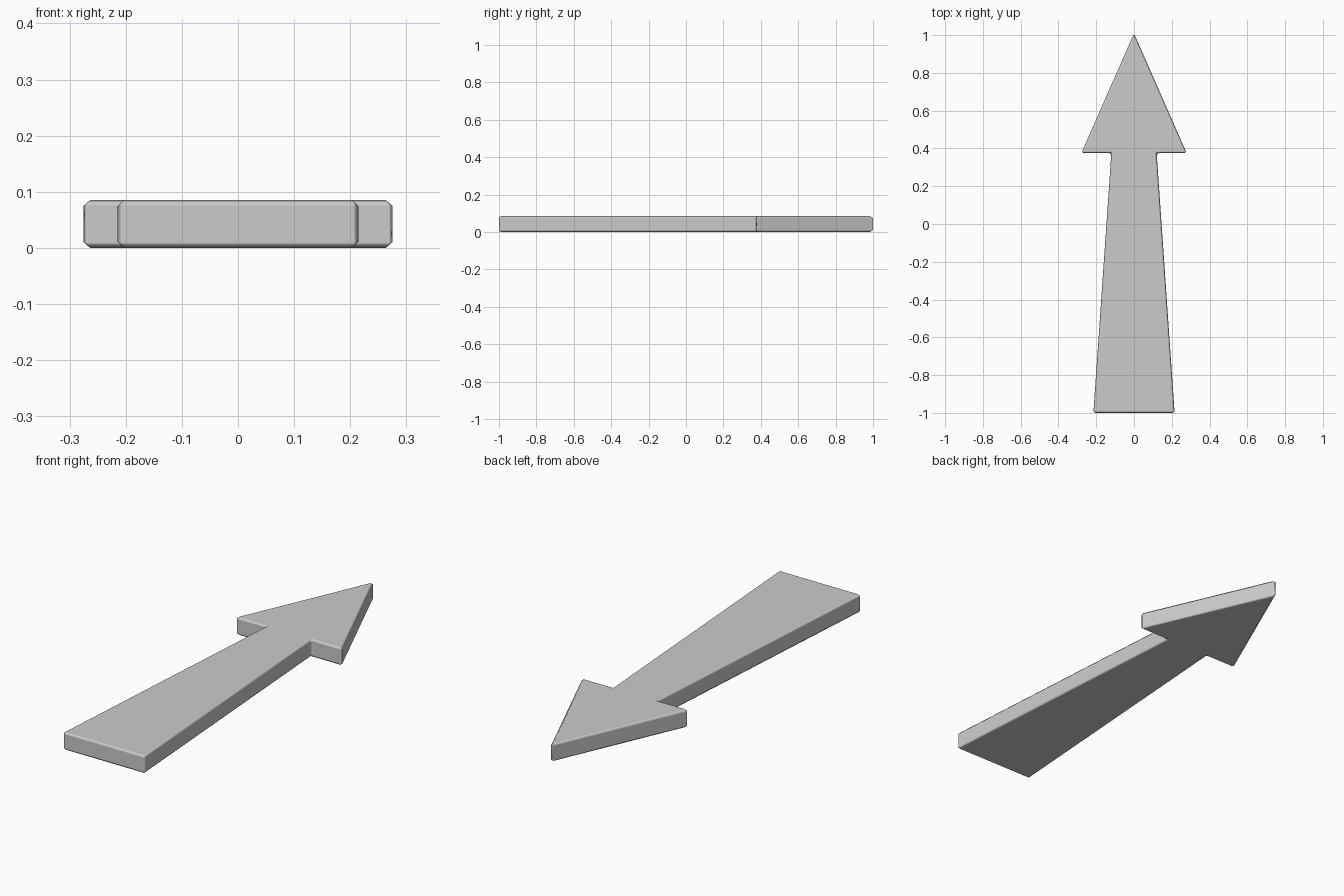
import bpy, bmesh

if "Cube" in bpy.data.objects:
    bpy.data.objects.remove(bpy.data.objects["Cube"])

THICKNESS = 0.085
BEVEL = 0.01

# Right half of the arrow outline, tail to tip (slightly long tip, trimmed by the bevel)
half = [(0.215, -1.0), (0.12, 0.375), (0.279, 0.375)]
outline = half + [(0.0, 1.009)] + [(-x, y) for x, y in reversed(half)]

# Arrow body: outline face extruded upward
bm = bmesh.new()
face = bm.faces.new([bm.verts.new((x, y, 0)) for x, y in outline])
top = bmesh.ops.extrude_face_region(bm, geom=[face])["geom"]
bmesh.ops.translate(bm, vec=(0, 0, THICKNESS),
                    verts=[g for g in top if isinstance(g, bmesh.types.BMVert)])
bmesh.ops.recalc_face_normals(bm, faces=bm.faces)
for f in bm.faces:
    f.smooth = True

mesh = bpy.data.meshes.new("arrow")
bm.to_mesh(mesh)
bm.free()
arrow = bpy.data.objects.new("arrow", mesh)
bpy.context.collection.objects.link(arrow)

# Narrow chamfer on every edge, keeping the large faces flat-shaded
bevel = arrow.modifiers.new("edge_chamfer", 'BEVEL')
bevel.width = BEVEL
bevel.segments = 1
bevel.limit_method = 'NONE'
bevel.harden_normals = True
